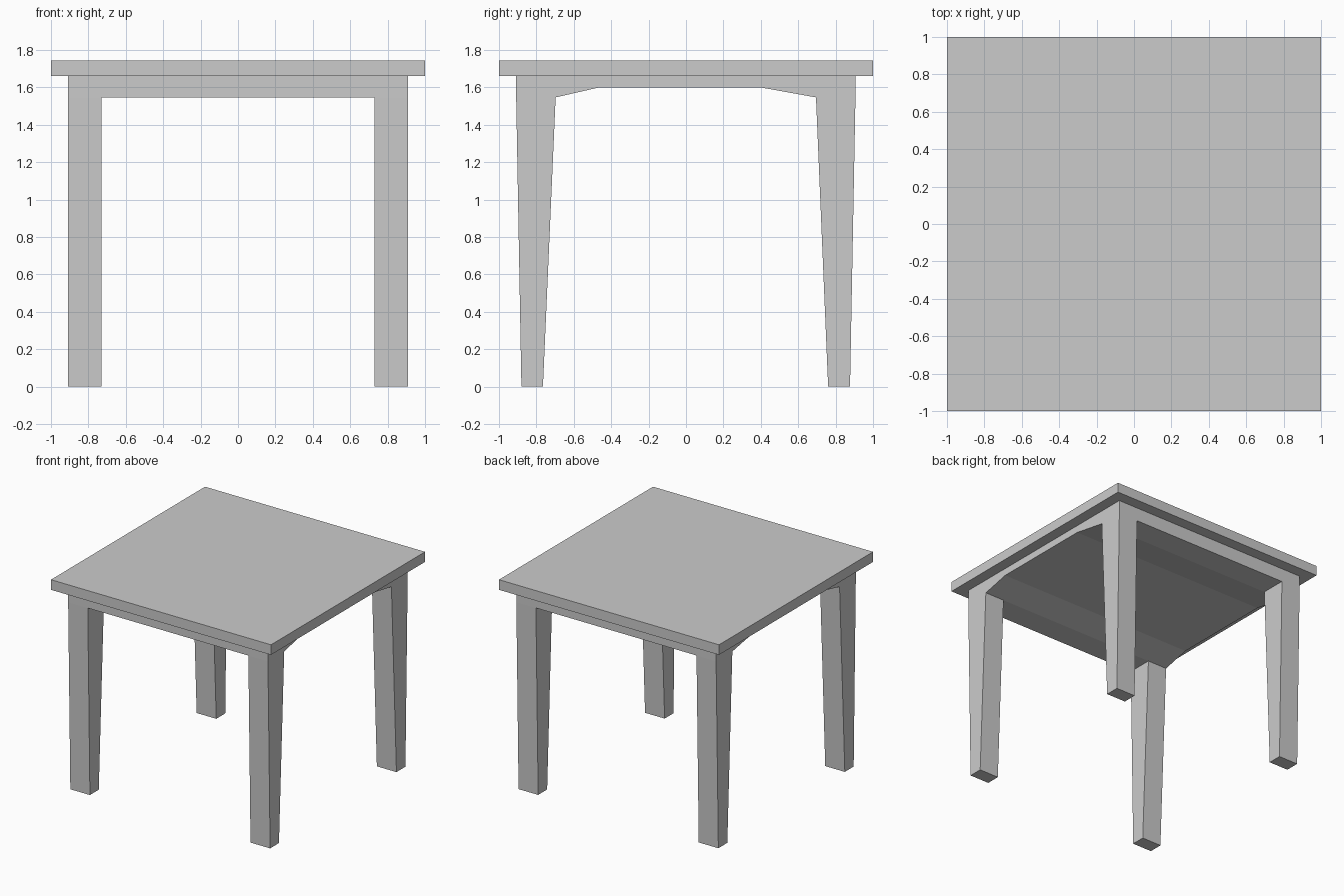
import bpy, bmesh

if "Cube" in bpy.data.objects:
    bpy.data.objects.remove(bpy.data.objects["Cube"])

SLAB_Z, TOP_Z = 1.66, 1.743
APRON_Z, ARCH_Z = 1.547, 1.60


def extrude_x(name, profile, x0, x1):
    """Solid made by sweeping a (y, z) outline along x."""
    bm = bmesh.new()
    face = bm.faces.new([bm.verts.new((x0, y, z)) for y, z in profile])
    new = bmesh.ops.extrude_face_region(bm, geom=[face])["geom"]
    verts = [v for v in new if isinstance(v, bmesh.types.BMVert)]
    bmesh.ops.translate(bm, verts=verts, vec=(x1 - x0, 0, 0))
    bmesh.ops.recalc_face_normals(bm, faces=bm.faces)
    mesh = bpy.data.meshes.new(name)
    bm.to_mesh(mesh)
    bm.free()
    obj = bpy.data.objects.new(name, mesh)
    bpy.context.collection.objects.link(obj)
    return obj


def rectangle(y, z0, z1):
    return [(-y, z0), (y, z0), (y, z1), (-y, z1)]


# Table top
extrude_x("table_top", rectangle(1.0, SLAB_Z, TOP_Z), -1.0, 1.0)

# Tapered legs and arched apron, cut from one side silhouette
frame = extrude_x("legs_and_apron", [
    (-0.908, SLAB_Z), (-0.908, APRON_Z), (-0.88, 0), (-0.765, 0),
    (-0.697, APRON_Z), (-0.465, ARCH_Z), (0.40, ARCH_Z), (0.695, APRON_Z),
    (0.76, 0), (0.877, 0), (0.906, APRON_Z), (0.906, SLAB_Z)], -0.908, 0.908)

# Opening between the left and right legs
cutter = extrude_x("leg_opening_cutter", rectangle(1.2, -0.2, APRON_Z), -0.73, 0.73)
cutter.hide_render = True
cutter.display_type = 'WIRE'

opening = frame.modifiers.new("leg_opening", 'BOOLEAN')
opening.operation = 'DIFFERENCE'
opening.solver = 'EXACT'
opening.object = cutter
